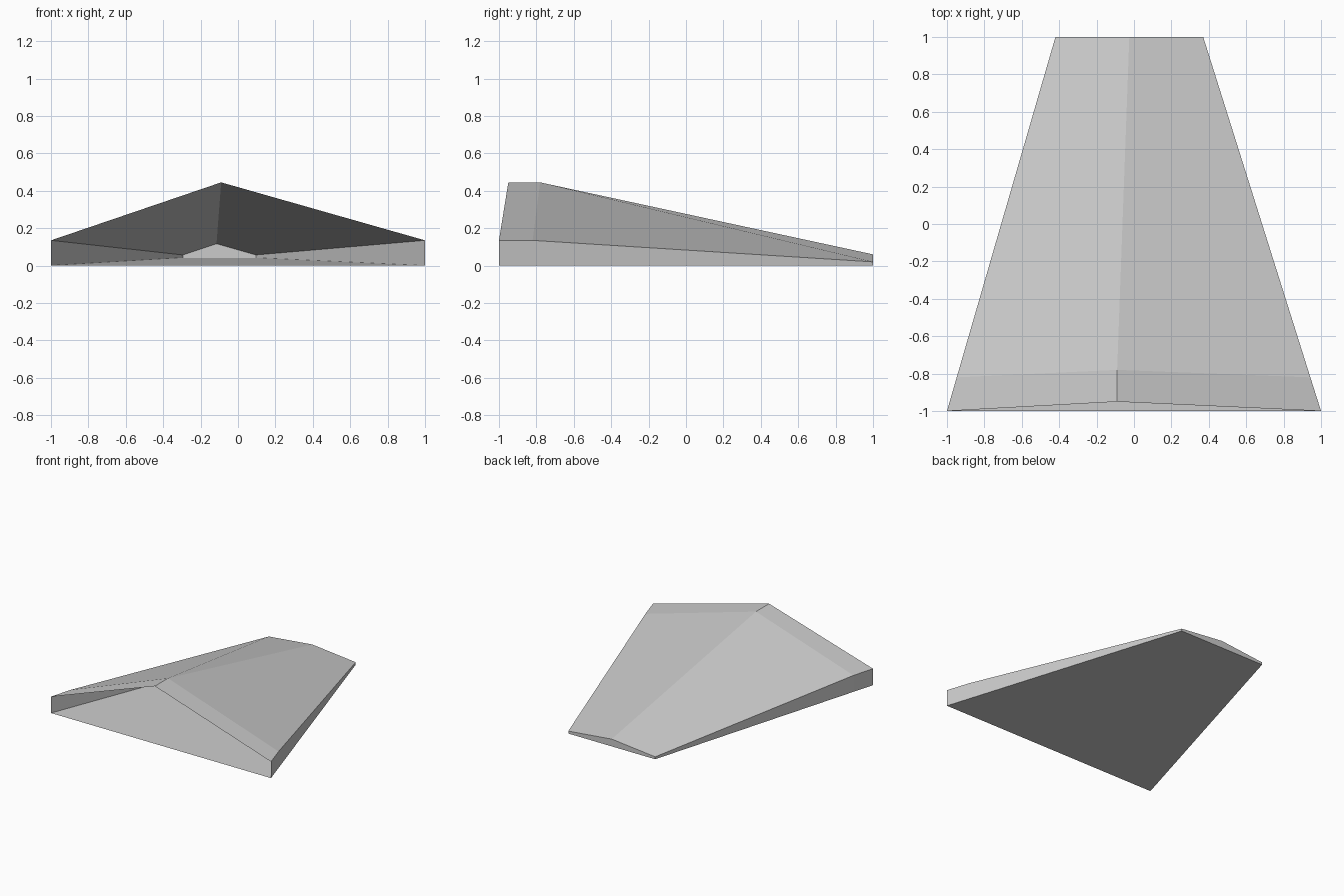
import bpy
import bmesh

default = bpy.data.objects.get("Cube")
if default:
    bpy.data.objects.remove(default, do_unlink=True)

grey = bpy.data.materials.new("light grey")
grey.use_nodes = True
colour = (0.6, 0.6, 0.6, 1)
grey.diffuse_color = colour
grey.node_tree.nodes["Principled BSDF"].inputs["Base Color"].default_value = colour

bm = bmesh.new()


def section(left, right, y, eave, ridge, floor=0.0):
    """Five-cornered gable section; ridge is (x, y, z)."""
    points = [(right, y, floor), (right, y, eave), ridge,
              (left, y, eave), (left, y, floor)]
    return [bm.verts.new(p) for p in points]


def join(a, b):
    """Bridge two sections, splitting the slopes from ridge to eave."""
    for i in range(5):
        j = (i + 1) % 5
        if i == 1:
            bm.faces.new((a[j], a[i], b[i], b[j]))
        else:
            bm.faces.new((a[i], a[j], b[j], b[i]))


# Tapering shell, with the front lip leaning back towards its ridge
lip = section(-1, 1, -1, 0.135, (-0.09, -0.95, 0.445))
crease = section(-0.948, 0.943, -0.82, 0.135, (-0.09, -0.78, 0.445))
tail = section(-0.42, 0.37, 1, 0.02, (-0.025, 1, 0.06))
join(lip, crease)
join(crease, tail)
bm.faces.new(tail)

# Deep funnel hollowed in from the front lip
pocket = section(-0.295, 0.095, 0.59, 0.057, (-0.115, 0.59, 0.117), floor=0.042)
join(lip, pocket)
bm.faces.new(pocket)

bmesh.ops.recalc_face_normals(bm, faces=bm.faces)
mesh = bpy.data.meshes.new("hollow_wedge_shell")
bm.to_mesh(mesh)
bm.free()
mesh.materials.append(grey)
shell = bpy.data.objects.new("hollow_wedge_shell", mesh)
bpy.context.collection.objects.link(shell)
